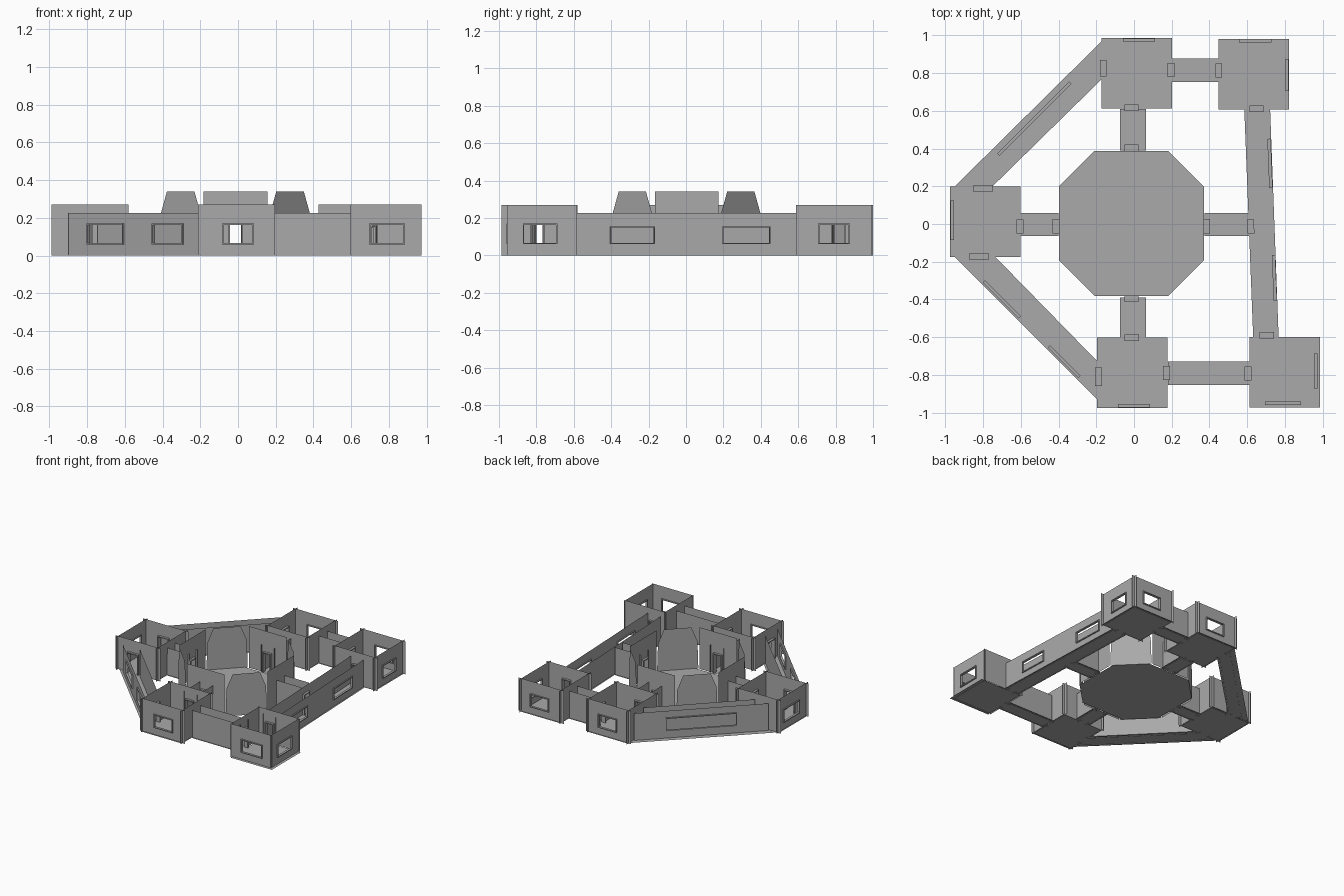
import bpy
import bmesh
from mathutils import Vector, Matrix

default_cube = bpy.data.objects.get("Cube")
if default_cube:
    bpy.data.objects.remove(default_cube, do_unlink=True)

grey = bpy.data.materials.new("plain grey")
grey.use_nodes = True
grey.diffuse_color = (0.4, 0.4, 0.4, 1)
grey.node_tree.nodes["Principled BSDF"].inputs["Base Color"].default_value = grey.diffuse_color

FLOOR_Z = 0.003
SILL, LINTEL, DOOR_TOP = 0.06, 0.17, 0.17
ROOM_HEIGHT, PASSAGE_HEIGHT, HALL_HEIGHT = 0.27, 0.225, 0.34
BORDER = 0.007


def finish(name, bm):
    mesh = bpy.data.meshes.new(name)
    bm.to_mesh(mesh)
    bm.free()
    mesh.materials.append(grey)
    obj = bpy.data.objects.new(name, mesh)
    bpy.context.collection.objects.link(obj)
    return obj


def polygon(bm, points):
    bm.faces.new([bm.verts.new(p) for p in points])


def floor(name, outline):
    bm = bmesh.new()
    polygon(bm, [(x, y, FLOOR_Z) for x, y in outline])
    bmesh.ops.recalc_face_normals(bm, faces=bm.faces)
    if bm.faces[:][0].normal.z < 0:
        bmesh.ops.reverse_faces(bm, faces=bm.faces)
    finish(name, bm)


def window(offset, width, top=LINTEL):
    return dict(at=offset, width=width, low=SILL, high=top, depth=0.018)


def door(offset, width=0.075):
    return dict(at=offset, width=width, low=0, high=DOOR_TOP, depth=0.036)


def wall(name, start, end, height, openings=()):
    """Thin wall from start to end, with framed openings measured from its middle."""
    start, end = Vector((*start, 0)), Vector((*end, 0))
    middle, along = (start + end) / 2, (end - start).normalized()
    half = (end - start).length / 2
    across, up = Vector((-along.y, along.x, 0)), Vector((0, 0, 1))
    bm = bmesh.new()

    def panel(left, right, low, high):
        if right - left > 0 and high - low > 0:
            polygon(bm, [middle + along * s + up * z for s, z in
                         ((left, low), (right, low), (right, high), (left, high))])

    def bar(left, right, low, high, depth):
        centre = middle + along * (left + right) / 2 + up * (low + high) / 2
        axes = Matrix((along, across, up)).transposed().to_4x4()
        size = Matrix.Diagonal((right - left, depth, high - low, 1))
        bmesh.ops.create_cube(bm, size=1, matrix=Matrix.Translation(centre) @ axes @ size)

    edge = -half
    for o in sorted(openings, key=lambda item: item["at"]):
        left, right = o["at"] - o["width"] / 2, o["at"] + o["width"] / 2
        low, high, depth = o["low"], o["high"], o["depth"]
        panel(edge, left, 0, height)
        panel(left, right, 0, low)
        panel(left, right, high, height)
        # frame around the opening
        bar(left, left + BORDER, low, high, depth)
        bar(right - BORDER, right, low, high, depth)
        bar(left + BORDER, right - BORDER, high - BORDER, high, depth)
        if low > 0:
            bar(left + BORDER, right - BORDER, low, low + BORDER, depth)
        edge = right
    panel(edge, half, 0, height)
    finish(name, bm)


def rectangle(x0, x1, y0, y1):
    return [(x0, y0), (x1, y0), (x1, y1), (x0, y1)]


# Square rooms: floor centre, wall centre, wall reach, one opening per side
rooms = {
    "back_room": ((0.014, 0.8), (0.017, 0.796), 0.204, dict(
        back=window(0.01, 0.17), front=door(-0.03), right=door(0.03, 0.09), left=door(0.02))),
    "back_left_room": ((0.634, 0.795), (0.63, 0.791), 0.204, dict(
        back=window(0.013, 0.17), front=door(0.02), right=door(0.024), left=window(0, 0.17))),
    "right_room": ((-0.788, 0.012), (-0.785, 0.008), 0.204, dict(
        back=door(-0.015, 0.1), front=door(-0.038, 0.1), right=window(0.012, 0.21), left=door(-0.022))),
    "front_room": ((-0.009, -0.79), (-0.008, -0.783), 0.204, dict(
        back=door(-0.004), front=window(0.008, 0.17), right=door(-0.027, 0.1), left=door(-0.007))),
    "front_left_room": ((0.8, -0.786), (0.784, -0.77), 0.188, dict(
        back=door(-0.08), front=window(0.006, 0.19), right=door(-0.023), left=window(-0.01, 0.185))),
}
INSET, FLOOR_HALF = 0.18, 0.187
for room, ((fx, fy), (cx, cy), reach, sides) in rooms.items():
    floor(room + "_floor", rectangle(fx - FLOOR_HALF, fx + FLOOR_HALF, fy - FLOOR_HALF, fy + FLOOR_HALF))
    for side, sign in (("back", 1), ("front", -1)):
        y = cy + sign * INSET
        wall(f"{room}_{side}_wall", (cx - reach, y), (cx + reach, y), ROOM_HEIGHT, [sides[side]])
    for side, sign in (("left", 1), ("right", -1)):
        x = cx + sign * INSET
        wall(f"{room}_{side}_wall", (x, cy - reach), (x, cy + reach), ROOM_HEIGHT, [sides[side]])

# Straight passages
passages = {
    "back_passage": (-0.074, 0.064, 0.39, 0.61),
    "front_passage": (-0.074, 0.064, -0.605, -0.39),
    "right_passage": (-0.602, -0.4, -0.063, 0.058),
    "left_passage": (0.375, 0.61, -0.063, 0.058),
    "back_link": (0.2, 0.447, 0.754, 0.878),
    "front_link": (0.18, 0.613, -0.855, -0.73),
}
LIP = 0.01
for name, (x0, x1, y0, y1) in passages.items():
    floor(name + "_floor", rectangle(x0, x1, y0, y1))
    if name in ("back_passage", "front_passage"):
        for side, x in (("right", x0 + LIP), ("left", x1 - LIP)):
            wall(f"{name}_{side}_wall", (x, y0), (x, y1), PASSAGE_HEIGHT)
    else:
        for side, y in (("front", y0 + LIP), ("back", y1 - LIP)):
            wall(f"{name}_{side}_wall", (x0, y), (x1, y), PASSAGE_HEIGHT)

# Long side gallery
floor("left_gallery_floor", [(0.585, 0.608), (0.632, -0.598), (0.767, -0.598), (0.722, 0.608)])
wall("left_gallery_inner_wall", (0.595, 0.608), (0.642, -0.595), PASSAGE_HEIGHT, [door(0.02)])
wall("left_gallery_outer_wall", (0.71, 0.608), (0.757, -0.595), PASSAGE_HEIGHT,
     [window(-0.316, 0.26, 0.155), window(0.292, 0.24, 0.155)])

# Diagonal galleries
floor("back_gallery_floor", [(-0.95, 0.2), (-0.75, 0.2), (-0.167, 0.772), (-0.167, 0.974)])
wall("back_gallery_outer_wall", (-0.887, 0.2), (-0.17, 0.917), PASSAGE_HEIGHT, [window(0, 0.54)])
wall("back_gallery_inner_wall", (-0.765, 0.2), (-0.17, 0.795), PASSAGE_HEIGHT)
floor("front_gallery_floor", [(-0.95, -0.175), (-0.735, -0.175), (-0.188, -0.735), (-0.188, -0.937)])
wall("front_gallery_outer_wall", (-0.9, -0.2), (-0.19, -0.91), PASSAGE_HEIGHT,
     [window(-0.22, 0.27), window(0.247, 0.23)])
wall("front_gallery_inner_wall", (-0.745, -0.2), (-0.19, -0.755), PASSAGE_HEIGHT)

# Eight-sided central hall
HX, HY = -0.014, 0.003
WIDE, FLAT, DOOR_SIDE = 0.385, 0.195, 0.4
octagon = []
for sx, sy in ((1, 1), (-1, 1), (-1, -1), (1, -1)):
    corner = [(HX + sx * WIDE, HY + sy * FLAT), (HX + sx * FLAT, HY + sy * WIDE)]
    octagon += corner if sx * sy > 0 else corner[::-1]
floor("hall_floor", octagon)

PANEL = 0.17
for sign, y_side, x_side in ((1, "back", "left"), (-1, "front", "right")):
    y, x = HY + sign * DOOR_SIDE, HX + sign * DOOR_SIDE
    wall(f"hall_{y_side}_wall", (HX - PANEL, y), (HX + PANEL, y), HALL_HEIGHT, [door(0)])
    wall(f"hall_{x_side}_wall", (x, HY - PANEL), (x, HY + PANEL), HALL_HEIGHT, [door(-0.015)])

# Corner panels of the hall narrow towards the top
MID = (WIDE + FLAT) / 2
for sx, x_side in ((1, "left"), (-1, "right")):
    for sy, y_side in ((1, "back"), (-1, "front")):
        bm = bmesh.new()
        profile = ((-0.11, 0), (0.11, 0), (0.105, PASSAGE_HEIGHT), (0.073, HALL_HEIGHT),
                   (-0.073, HALL_HEIGHT), (-0.105, PASSAGE_HEIGHT))
        polygon(bm, [(HX + sx * (MID + s), HY + sy * (MID - s), z) for s, z in profile])
        finish(f"hall_{y_side}_{x_side}_corner_wall", bm)
